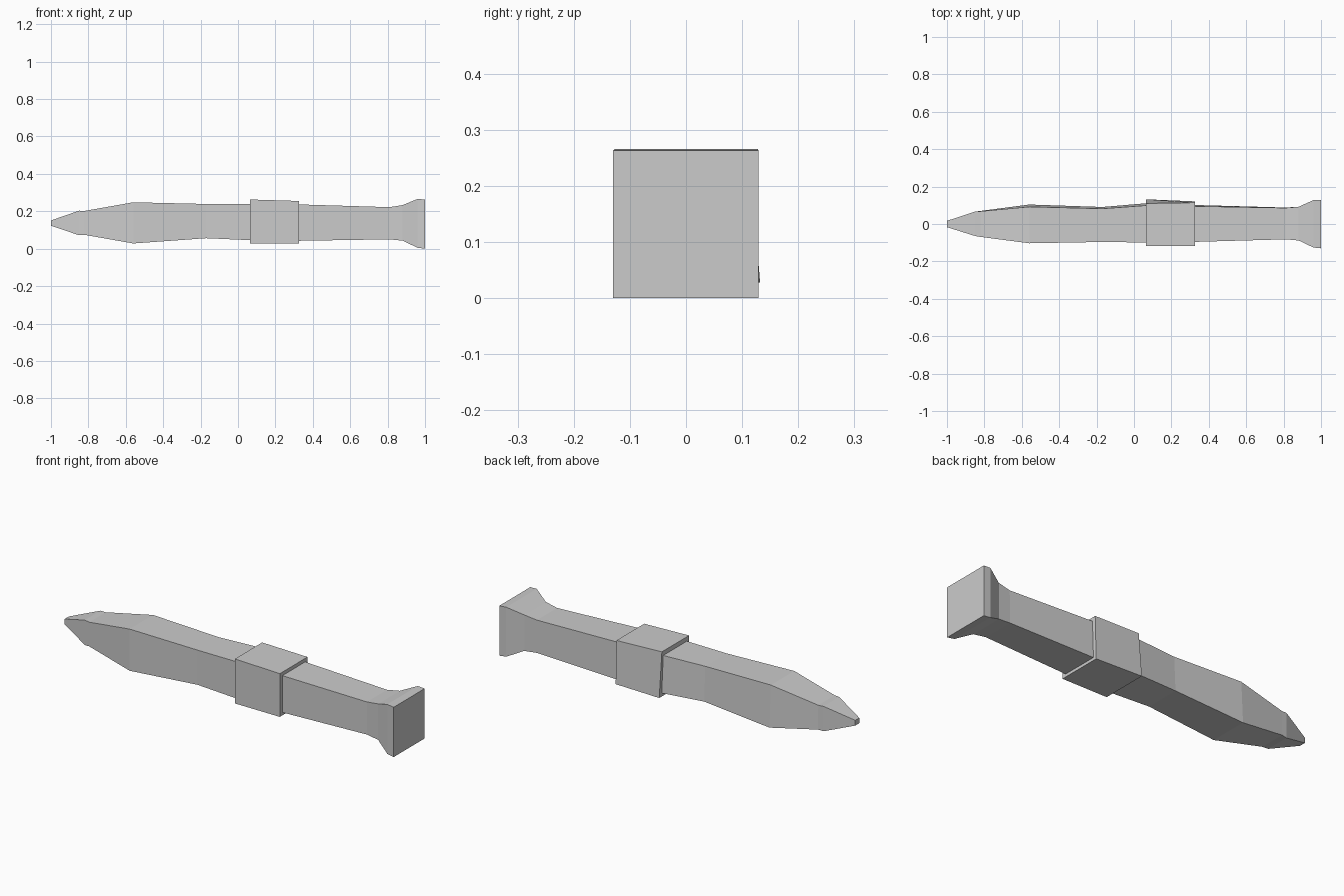
import bpy

def loft(name, sections):
    """Four-sided loft along x. Section: x, front y, back y at top, back y at bottom, z low, z high."""
    verts, faces = [], []
    for x, yf, yt, yb, z0, z1 in sections:
        verts += [(x, yf, z0), (x, yb, z0), (x, yt, z1), (x, yf, z1)]
    n = len(sections)
    for i in range(n - 1):
        for k in range(4):
            a, b = i * 4 + k, i * 4 + (k + 1) % 4
            faces.append((a, a + 4, b + 4, b))
    faces.append((0, 1, 2, 3))
    e = 4 * (n - 1)
    faces.append((e + 3, e + 2, e + 1, e))
    mesh = bpy.data.meshes.new(name)
    mesh.from_pydata(verts, [], faces)
    mesh.update()
    ob = bpy.data.objects.new(name, mesh)
    bpy.context.collection.objects.link(ob)
    return ob

# pointed blade, from blunt tip to the collar
loft("blade", [
    (-1.00, -0.017, 0.017, 0.017, 0.123, 0.151),
    (-0.85, -0.064, 0.066, 0.066, 0.072, 0.203),
    (-0.82, -0.069, 0.068, 0.070, 0.074, 0.202),
    (-0.56, -0.103, 0.092, 0.104, 0.028, 0.248),
    (-0.17, -0.096, 0.082, 0.091, 0.056, 0.239),
    (0.08, -0.099, 0.100, 0.112, 0.045, 0.240),
])

# raised collar around the middle
loft("collar", [
    (0.064, -0.117, 0.110, 0.132, 0.028, 0.263),
    (0.326, -0.117, 0.114, 0.121, 0.027, 0.255),
])

# handle with flared striking end
loft("handle", [
    (0.31, -0.096, 0.095, 0.102, 0.042, 0.237),
    (0.81, -0.082, 0.086, 0.088, 0.050, 0.222),
    (0.88, -0.088, 0.092, 0.092, 0.043, 0.233),
    (0.96, -0.126, 0.128, 0.128, 0.005, 0.266),
    (1.00, -0.130, 0.129, 0.129, 0.000, 0.263),
])
